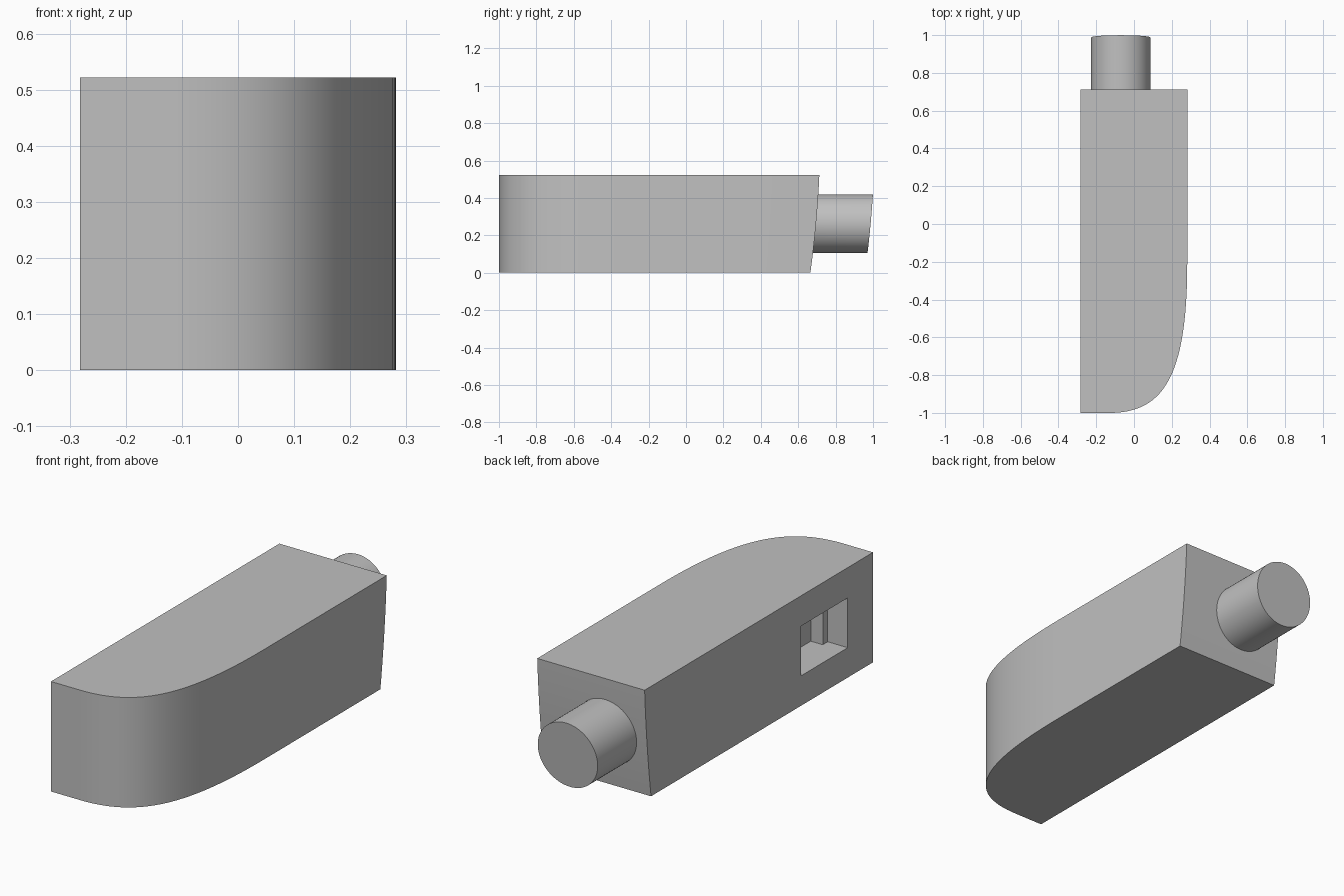
import bpy, bmesh, math
from mathutils import Vector
from mathutils.geometry import interpolate_bezier

if "Cube" in bpy.data.objects:
    bpy.data.objects.remove(bpy.data.objects["Cube"])

W, H = 0.282, 0.522          # half width and height of the body
LEVELS = 10

grey = bpy.data.materials.new("light grey")
grey.diffuse_color = (0.53, 0.53, 0.53, 1)
grey.use_nodes = True
grey.node_tree.nodes["Principled BSDF"].inputs["Base Color"].default_value = grey.diffuse_color


def back_y(z):
    """Gently bowed, leaning line of the back end."""
    s = z / H
    return 0.665 + 0.048 * s + 0.024 * s * (1 - s)


def make_object(name, bm, smooth=True):
    bmesh.ops.recalc_face_normals(bm, faces=bm.faces)
    mesh = bpy.data.meshes.new(name)
    bm.to_mesh(mesh)
    bm.free()
    obj = bpy.data.objects.new(name, mesh)
    bpy.context.collection.objects.link(obj)
    mesh.materials.append(grey)
    if smooth:
        bpy.ops.object.select_all(action='DESELECT')
        obj.select_set(True)
        bpy.context.view_layer.objects.active = obj
        bpy.ops.object.shade_smooth_by_angle(angle=math.radians(30))
    return obj


def loft(bm, rings):
    """Join closed rings of points and cap both ends."""
    loops = [[bm.verts.new(p) for p in ring] for ring in rings]
    n = len(loops[0])
    for a, b in zip(loops, loops[1:]):
        for i in range(n):
            j = (i + 1) % n
            bm.faces.new((a[i], a[j], b[j], b[i]))
    bm.faces.new(loops[0])
    bm.faces.new(loops[-1])


# Body: outline with one sweeping front corner, stacked up in height
corner = interpolate_bezier(Vector((-0.13, -1, 0)), Vector((0.16, -1, 0)),
                            Vector((W, -0.80, 0)), Vector((W, -0.2, 0)), 32)
rings = []
for k in range(LEVELS + 1):
    z = H * k / LEVELS
    ring = [(-W, -1, z)] + [(p.x, p.y, z) for p in corner]
    ring += [(W, back_y(z), z), (-W, back_y(z), z)]
    rings.append(ring)
bm = bmesh.new()
loft(bm, rings)
body = make_object("body", bm, smooth=False)

# Port cutter: stepped recess in the left side, narrower at the bottom
depth1, depth2 = -W + 0.105, -W + 0.168
profile = [(-W - 0.1, -0.81), (depth1, -0.81), (depth1, -0.773), (depth2, -0.773),
           (depth2, -0.497), (depth1, -0.497), (depth1, -0.46), (-W - 0.1, -0.46)]
bm = bmesh.new()
loft(bm, [[(x, y, z) for x, y in profile] for z in (0.142, 0.378)])
cutter = make_object("port_cutter", bm, smooth=False)
cutter.hide_render = True
cutter.hide_set(True)

# Cut the port, then shade the body
cut = body.modifiers.new("port", 'BOOLEAN')
cut.operation = 'DIFFERENCE'
cut.solver = 'EXACT'
cut.object = cutter
bpy.context.view_layer.objects.active = body
body.select_set(True)
bpy.ops.object.modifier_apply(modifier=cut.name)
bpy.data.objects.remove(cutter, do_unlink=True)
bpy.ops.object.shade_smooth_by_angle(angle=math.radians(30))

# Round plug on the back, its end parallel to the back face
R, CX, CZ, N = 0.157, -0.07, 0.262, 64
circle = [(CX + R * math.cos(2 * math.pi * i / N), CZ + R * math.sin(2 * math.pi * i / N))
          for i in range(N)]
bm = bmesh.new()
loft(bm, [[(x, back_y(z) - 0.02, z) for x, z in circle],
          [(x, back_y(z) + 0.292, z) for x, z in circle]])
make_object("plug", bm)
